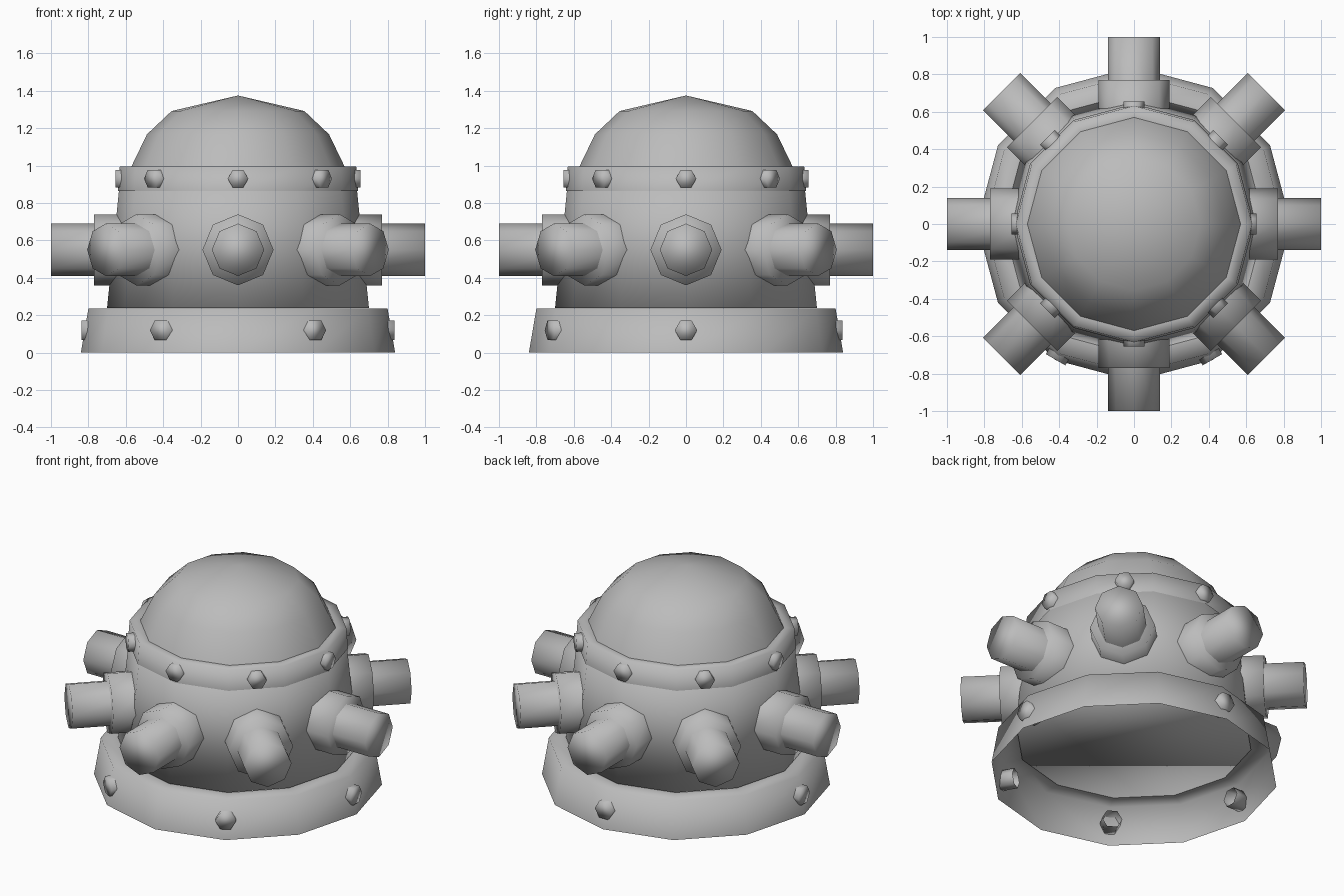
import bpy
import bmesh
from math import radians, tau
from mathutils import Matrix, Vector

default_cube = bpy.data.objects.get("Cube")
if default_cube:
    bpy.data.objects.remove(default_cube, do_unlink=True)

GREY = (0.5, 0.5, 0.5, 1.0)
metal = bpy.data.materials.new("grey_metal")
metal.use_nodes = True
metal.diffuse_color = GREY
metal.node_tree.nodes["Principled BSDF"].inputs["Base Color"].default_value = GREY


def finish(name, bm):
    """Turn a bmesh into a smooth shaded grey object."""
    for face in bm.faces:
        face.smooth = True
    mesh = bpy.data.meshes.new(name)
    bm.to_mesh(mesh)
    bm.free()
    mesh.materials.append(metal)
    obj = bpy.data.objects.new(name, mesh)
    bpy.context.collection.objects.link(obj)
    return obj


def revolve(name, profile, sides=12):
    """Spin a profile of (radius, height) points around the z axis."""
    bm = bmesh.new()
    verts = [bm.verts.new((r, 0, z)) for r, z in profile]
    edges = [bm.edges.new(pair) for pair in zip(verts, verts[1:])]
    bmesh.ops.spin(bm, geom=verts + edges, cent=(0, 0, 0), axis=(0, 0, 1),
                   angle=tau, steps=sides, use_merge=True)
    bmesh.ops.remove_doubles(bm, verts=bm.verts, dist=0.0005)
    bmesh.ops.recalc_face_normals(bm, faces=bm.faces)
    return finish(name, bm)


def capped_cone(name, bottom, top, sides=12):
    """Closed tapered drum between two (radius, height) points."""
    bm = bmesh.new()
    bmesh.ops.create_cone(bm, cap_ends=True, segments=sides, radius1=bottom[0],
                          radius2=top[0], depth=top[1] - bottom[1])
    bmesh.ops.translate(bm, vec=(0, 0, (bottom[1] + top[1]) / 2), verts=bm.verts)
    return finish(name, bm)


def radial_cylinder(name, angle, height, inner, outer, radius, sides):
    """Cylinder pointing outwards from the z axis, open at its inner end."""
    bm = bmesh.new()
    bmesh.ops.create_cone(bm, cap_ends=True, segments=sides, radius1=radius,
                          radius2=radius, depth=outer - inner)
    inner_cap = [f for f in bm.faces if f.normal.z < -0.9]
    bmesh.ops.delete(bm, geom=inner_cap, context="FACES_ONLY")
    matrix = (Matrix.Rotation(radians(angle), 4, "Z")
              @ Matrix.Translation(Vector(((inner + outer) / 2, 0, height)))
              @ Matrix.Rotation(radians(90), 4, "Y"))
    bmesh.ops.transform(bm, matrix=matrix, verts=bm.verts)
    return finish(name, bm)


# Shell: flared open skirt, closed tapered body, collar and dome
revolve("base_skirt", [(0.84, 0), (0.80, 0.235), (0.69, 0.235)])
capped_cone("body", (0.70, 0.24), (0.625, 0.98))
revolve("collar", [(0.642, 0.865), (0.632, 0.995), (0.57, 0.995)])
revolve("dome", [(0.61, 0.90), (0.57, 0.995), (0.487, 1.167),
                 (0.355, 1.292), (0, 1.375)])

# Eight barrels with flanges, and a collar bolt above each
for i in range(8):
    turn = i * 45
    radial_cylinder(f"flange_{i + 1}", turn, 0.55, 0.56, 0.77, 0.19, 8)
    radial_cylinder(f"barrel_{i + 1}", turn, 0.55, 0.60, 1.0, 0.14, 8)
    radial_cylinder(f"collar_bolt_{i + 1}", turn, 0.93, 0.60, 0.655, 0.055, 6)

# Base bolts, spaced wider at the back
for i, turn in enumerate((0, 90, 180, 240, 300)):
    radial_cylinder(f"base_bolt_{i + 1}", turn, 0.12, 0.73, 0.838, 0.06, 6)
